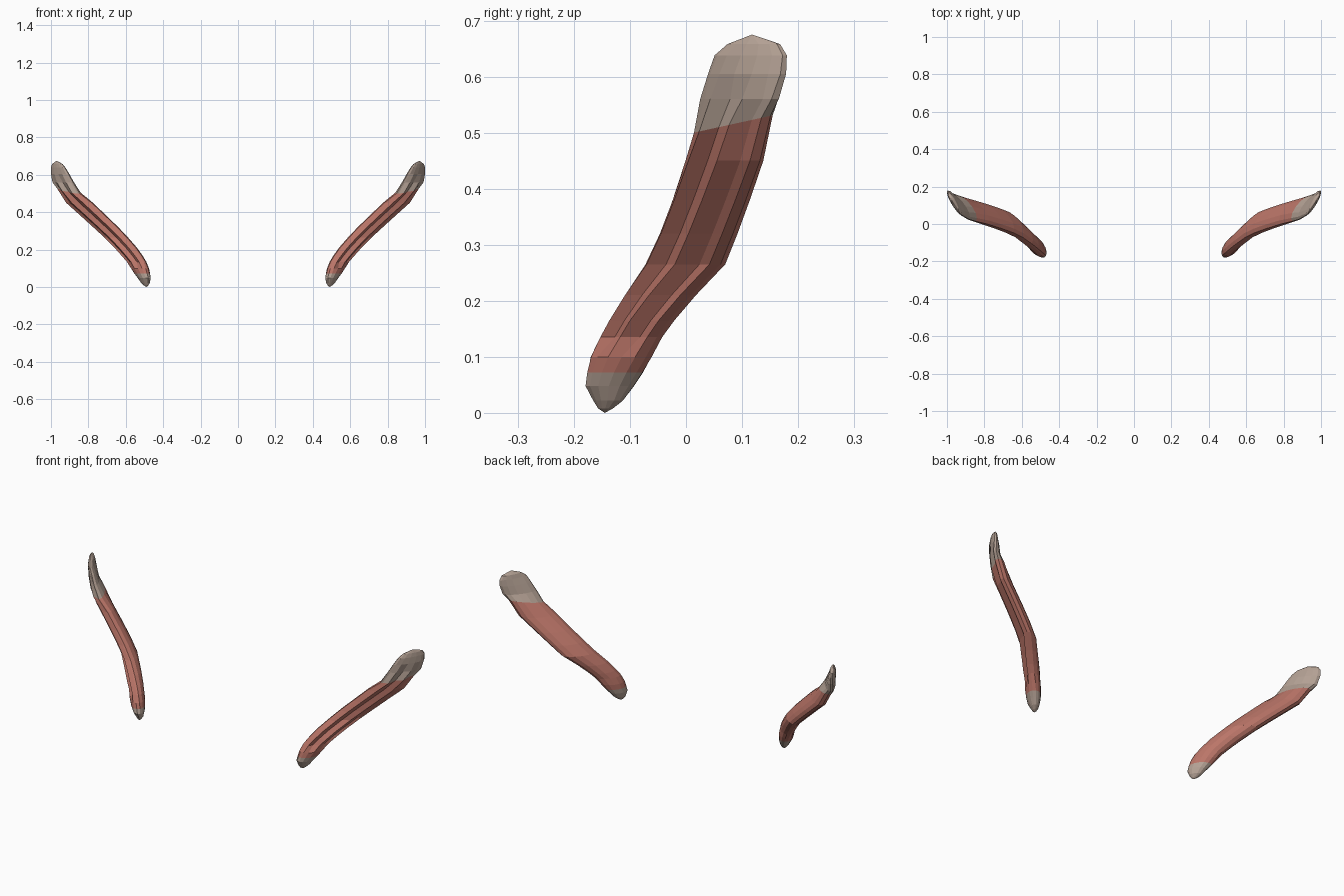
import bpy, bmesh, math

if "Cube" in bpy.data.objects:
    bpy.data.objects.remove(bpy.data.objects["Cube"])

# Flat colours
def material(name, rgb):
    m = bpy.data.materials.new(name)
    m.diffuse_color = (*rgb, 1)
    m.use_nodes = True
    m.node_tree.nodes["Principled BSDF"].inputs["Base Color"].default_value = m.diffuse_color
    return m

red = material("muscle red", (0.50, 0.18, 0.14))
grey = material("tendon grey", (0.46, 0.36, 0.30))

SIDES = 14
TILT = 0.22   # slope of the upper tendon edge towards the back
# Sections: z, x min, x max, y min, y max, skew (how flat along the x-y diagonal)
SECTIONS = [
    (0.008, 0.480, 0.503, -0.157, -0.130, 0.4),
    (0.022, 0.471, 0.518, -0.166, -0.112, 0.4),
    (0.048, 0.467, 0.536, -0.180, -0.092, 0.4),
    (0.072, 0.470, 0.554, -0.177, -0.076, 0.4),
    (0.100, 0.476, 0.572, -0.171, -0.060, 0.45),
    (0.135, 0.490, 0.596, -0.158, -0.042, 0.5),
    (0.165, 0.508, 0.622, -0.142, -0.020, 0.5),
    (0.210, 0.540, 0.662, -0.116, 0.018, 0.55),
    (0.265, 0.588, 0.716, -0.080, 0.070, 0.6),
    (0.320, 0.640, 0.776, -0.054, 0.092, 0.6),
    (0.380, 0.702, 0.842, -0.031, 0.114, 0.62),
    (0.450, 0.775, 0.920, -0.007, 0.138, 0.65),
    (0.515, 0.840, 0.968, 0.010, 0.155, 0.7),
    (0.560, 0.877, 0.992, 0.024, 0.167, 0.8),
    (0.605, 0.902, 1.000, 0.039, 0.179, 0.85),
    (0.638, 0.922, 1.000, 0.051, 0.180, 0.88),
    (0.658, 0.938, 0.994, 0.074, 0.168, 0.88),
]
LOW_EDGE, HIGH_EDGE = 3, 12   # sections where the tendons meet the muscle

def section(index):
    """One closed skewed oval, with shallow grooves on the front outer side."""
    z, x0, x1, y0, y1, skew = SECTIONS[index]
    a, b, phase = (x1 - x0) / 2, (y1 - y0) / 2, math.acos(skew)
    pts = []
    for k in range(SIDES):
        t = 2 * math.pi * k / SIDES
        u, v = math.cos(t), math.cos(t - phase)
        d = (u - v) / 2
        if d > 0.12 and 5 <= index <= 13:
            cut = d * (0.55 if k % 2 else 0.12)
            u, v = u - cut, v + cut
        lift = TILT * b * v if index == HIGH_EDGE else 0
        pts.append(((x0 + x1) / 2 + a * u, (y0 + y1) / 2 + b * v, z + lift))
    return pts

def muscle_strip(name, side):
    bm = bmesh.new()
    rings = [[bm.verts.new((side * x, y, z)) for x, y, z in section(i)]
             for i in range(len(SECTIONS))]
    # muscle body and tendon ends
    for i in range(len(rings) - 1):
        for k in range(SIDES):
            n = (k + 1) % SIDES
            f = bm.faces.new((rings[i][k], rings[i][n], rings[i + 1][n], rings[i + 1][k]))
            f.material_index = 0 if LOW_EDGE <= i < HIGH_EDGE else 1
    # rounded tips
    for ring, tip in ((rings[0], (0.49, -0.145, 0)), (rings[-1], (0.97, 0.118, 0.675))):
        p = bm.verts.new((side * tip[0], tip[1], tip[2]))
        for k in range(SIDES):
            bm.faces.new((ring[k], ring[(k + 1) % SIDES], p)).material_index = 1
    bmesh.ops.recalc_face_normals(bm, faces=bm.faces)
    mesh = bpy.data.meshes.new(name)
    bm.to_mesh(mesh)
    bm.free()
    mesh.materials.append(red)
    mesh.materials.append(grey)
    bpy.context.collection.objects.link(bpy.data.objects.new(name, mesh))

# Mirrored pair
muscle_strip("right_muscle", 1)
muscle_strip("left_muscle", -1)
